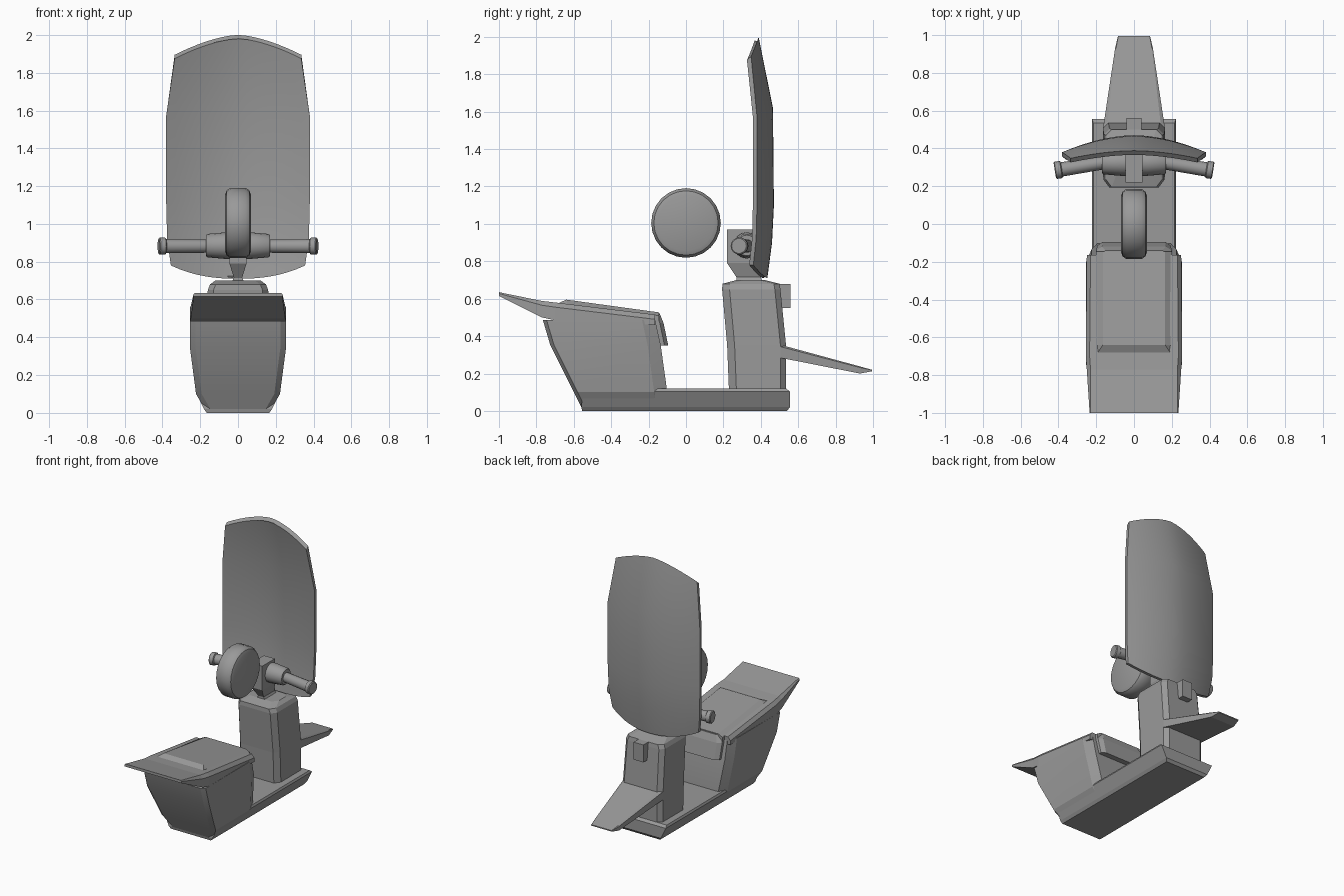
import bpy, bmesh, math
from mathutils import Vector

cube = bpy.data.objects.get("Cube")
if cube:
    bpy.data.objects.remove(cube, do_unlink=True)

grey = bpy.data.materials.new("plain grey")
grey.use_nodes = True
colour = (0.32, 0.32, 0.32, 1)
grey.diffuse_color = colour
grey.node_tree.nodes["Principled BSDF"].inputs["Base Color"].default_value = colour


def loft(name, rings, smooth=None):
    """Skin equal-length rings of points and cap both ends."""
    bm = bmesh.new()
    loops = [[bm.verts.new(p) for p in ring] for ring in rings]
    n = len(loops[0])
    for a, b in zip(loops, loops[1:]):
        for i in range(n):
            j = (i + 1) % n
            bm.faces.new((a[i], a[j], b[j], b[i]))
    bm.faces.new(loops[0])
    bm.faces.new(loops[-1])
    bmesh.ops.recalc_face_normals(bm, faces=bm.faces)
    mesh = bpy.data.meshes.new(name)
    bm.to_mesh(mesh)
    bm.free()
    ob = bpy.data.objects.new(name, mesh)
    bpy.context.collection.objects.link(ob)
    mesh.materials.append(grey)
    if smooth:
        bpy.ops.object.select_all(action='DESELECT')
        ob.select_set(True)
        bpy.context.view_layer.objects.active = ob
        bpy.ops.object.shade_smooth_by_angle(angle=math.radians(smooth))
    return ob


def plan(z, y0, y1, w, front=0.0, back=0.0, inset=0.0):
    """Horizontal ring whose corners are cut at the front and back."""
    right = [(w - inset, y0), (w, y0 + front), (w, y1 - back), (w - inset, y1)]
    return [(x, y, z) for x, y in right] + [(-x, y, z) for x, y in reversed(right)]


def section(y, w, top, mid, bottom, inset=0.02):
    """Upright ring with chamfered top edges."""
    right = [(w, bottom), (w, mid), (w - inset, top)]
    return [(x, y, z) for x, z in right] + [(-x, y, z) for x, z in reversed(right)]


def turned(name, start, axis, profile, sides, smooth=40):
    """Round part: profile is (distance along axis, radius)."""
    axis = Vector(axis).normalized()
    u = axis.cross(Vector((0, 0, 1))).normalized()
    v = axis.cross(u)
    rings = []
    for d, r in profile:
        c = Vector(start) + axis * d
        rings.append([c + r * (u * math.cos(t) + v * math.sin(t))
                      for t in (math.tau * i / sides for i in range(sides))])
    return loft(name, rings, smooth)


# Floor board
loft("floor_board", [plan(0, -0.555, 0.54, 0.165),
                     plan(0.02, -0.56, 0.555, 0.18),
                     plan(0.105, -0.55, 0.555, 0.222),
                     plan(0.12, -0.55, 0.535, 0.215)])

# Seat housing with cut corners
loft("seat_housing", [plan(z, a, b, w, 0.02, 0.07, 0.03) for z, a, b, w in (
    (0, -0.55, -0.1, 0.165), (0.1, -0.6, -0.1, 0.222),
    (0.35, -0.725, -0.135, 0.255), (0.485, -0.765, -0.165, 0.255))], 20)

# Seat deck with thin upswept tail
loft("seat_deck", [section(-1, 0.235, 0.635, 0.628, 0.615, 0.005),
                   section(-0.77, 0.25, 0.588, 0.565, 0.5),
                   section(-0.7, 0.255, 0.58, 0.555, 0.485),
                   section(-0.165, 0.25, 0.515, 0.49, 0.46)])

# Seat cushion and its rolled-over end
loft("cushion", [section(-0.69, 0.2, 0.573, 0.565, 0.54, 0.002),
                 section(-0.64, 0.2, 0.595, 0.567, 0.53, 0.035),
                 section(-0.145, 0.2, 0.527, 0.51, 0.46, 0.035)])
loft("cushion_end", [plan(0.35, -0.15, -0.095, 0.195, 0, 0.02, 0.03),
                     plan(0.47, -0.18, -0.12, 0.2, 0, 0.02, 0.03),
                     plan(0.52, -0.18, -0.14, 0.18, 0, 0.02, 0.03)])

# Steering column housing
loft("column", [plan(z, a, b, w, 0.04, 0.03, 0.03) for z, a, b, w in (
    (0.1, 0.23, 0.535, 0.165), (0.35, 0.22, 0.535, 0.165),
    (0.65, 0.193, 0.505, 0.16), (0.68, 0.195, 0.5, 0.148),
    (0.7, 0.27, 0.42, 0.12))])
loft("column_bracket", [plan(0.55, 0.47, 0.56, 0.04), plan(0.68, 0.47, 0.56, 0.04)])

# Tapered fender
loft("fender", [section(0.5, 0.165, 0.355, 0.345, 0.285),
                section(0.93, 0.1, 0.238, 0.232, 0.2, 0.005),
                section(0.995, 0.085, 0.22, 0.218, 0.212, 0.002)])

# Handlebar clamp, neck, bar and grips
loft("neck", [plan(0.68, 0.27, 0.41, 0.04), plan(0.715, 0.27, 0.4, 0.022),
              plan(0.79, 0.22, 0.37, 0.045), plan(0.97, 0.22, 0.37, 0.045)])
turned("bar_centre", (-0.17, 0.325, 0.885), (1, 0, 0),
       [(0, 0.055), (0.01, 0.062), (0.1, 0.07), (0.24, 0.07), (0.33, 0.062), (0.34, 0.055)], 16)
for side, label in ((1, "left"), (-1, "right")):
    turned(label + "_grip", (side * 0.14, 0.328, 0.882), (side, -0.16, 0),
           [(0, 0.035), (0.245, 0.038), (0.25, 0.046), (0.278, 0.046), (0.283, 0.04)], 14)

# Round lamp
turned("lamp", (-0.068, 0, 1.005), (1, 0, 0),
       [(0, 0.15), (0.008, 0.172), (0.028, 0.186), (0.108, 0.186),
        (0.128, 0.172), (0.136, 0.15)], 24, 35)

# Curved windshield: (half width, centre height, edge height, centre depth, bow)
rows = [(0.355, 0.71, 0.78, 0.435, 0.075), (0.375, 0.9, 0.92, 0.46, 0.085),
        (0.38, 1.1, 1.12, 0.47, 0.09), (0.38, 1.62, 1.57, 0.465, 0.085),
        (0.335, 2.0, 1.895, 0.388, 0.04)]
cols = [i / 8 for i in range(-8, 9)]
rings = []
for k, (w, zc, ze, yc, bow) in enumerate(rows):
    ring = []
    for face in (1, -1):
        for s in cols[::face]:
            power = 1.6 if k else 2.4
            z = zc + (ze - zc) * abs(s) ** power
            y = yc - bow * abs(s) ** 1.8 - (0.0 if face == 1 else 0.022)
            # pointed upper rim leans towards the front
            if k == len(rows) - 1 and face == -1:
                z -= 0.02
            ring.append((w * s, y, z))
    rings.append(ring)
loft("windshield", rings, 30)
